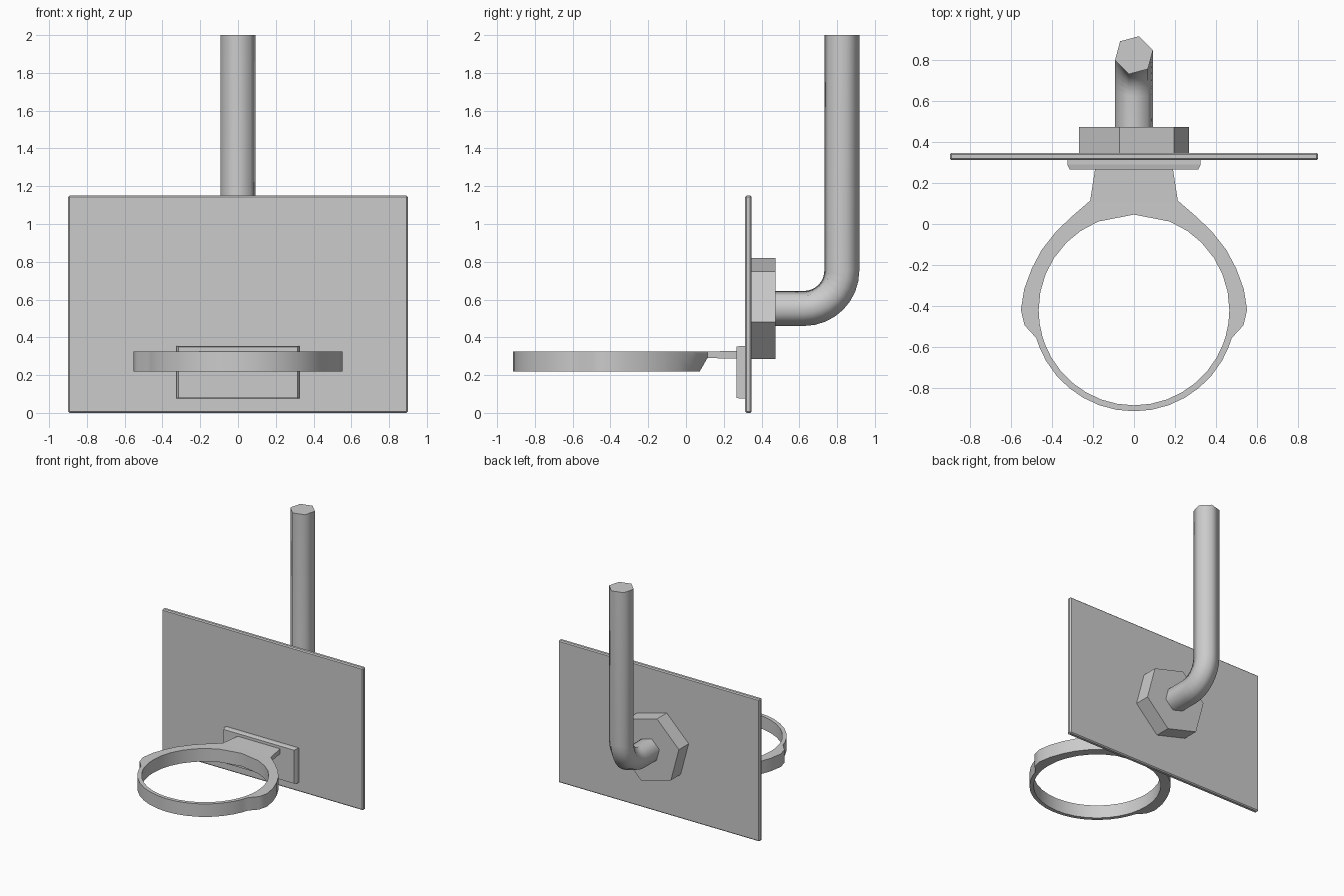
import bpy, bmesh
from math import sin, cos, pi, radians
from mathutils import Vector

if "Cube" in bpy.data.objects:
    bpy.data.objects.remove(bpy.data.objects["Cube"])


def make(name, loops, closed=False, smooth=None, bevel=0):
    """Skin a list of equal-length vertex loops; cap the ends unless closed."""
    bm = bmesh.new()
    rows = [[bm.verts.new(p) for p in loop] for loop in loops]
    n, m = len(rows), len(rows[0])
    for i in range(n if closed else n - 1):
        a, b = rows[i], rows[(i + 1) % n]
        for j in range(m):
            k = (j + 1) % m
            bm.faces.new((a[j], a[k], b[k], b[j]))
    if not closed:
        bm.faces.new(rows[0])
        bm.faces.new(rows[-1])
    bmesh.ops.recalc_face_normals(bm, faces=bm.faces)
    mesh = bpy.data.meshes.new(name)
    bm.to_mesh(mesh)
    bm.free()
    ob = bpy.data.objects.new(name, mesh)
    bpy.context.collection.objects.link(ob)
    if bevel:
        mod = ob.modifiers.new("bevel", 'BEVEL')
        mod.width = bevel
        mod.segments = 1
    if smooth:
        bpy.ops.object.select_all(action='DESELECT')
        ob.select_set(True)
        bpy.context.view_layer.objects.active = ob
        bpy.ops.object.shade_smooth_by_angle(angle=radians(smooth))
    return ob


def rect(w, y, z0, z1):
    return [(-w, y, z0), (w, y, z0), (w, y, z1), (-w, y, z1)]


def hexagon(r, centre, normal):
    """Hexagon spanned by the x axis and the given in-plane direction."""
    return [Vector(centre) + r * (cos(a) * Vector((1, 0, 0)) + sin(a) * Vector(normal))
            for a in (radians(-15 + 60 * k) for k in range(6))]


# Backboard and the small plate that carries the rim
make("backboard", [rect(0.9, 0.312, 0, 1.15), rect(0.9, 0.348, 0, 1.15)], bevel=0.008)
make("rim_plate", [rect(0.315, 0.267, 0.08, 0.35), rect(0.325, 0.29, 0.075, 0.355),
                   rect(0.325, 0.314, 0.075, 0.355)])

# Flat arm from plate to rim
make("rim_arm", [rect(0.215, 0.108, 0.29, 0.325), rect(0.19, 0.27, 0.288, 0.328)])

# Rim: thin at the front, thicker at the sides and flared into the arm at the back
PROFILE = [(-90, .495), (-16, .497), (-8, .54), (0, .553), (25, .537),
           (45, .54), (56, .548), (68, .575), (90, .53)]
ANGLES = [-90, -80, -70, -60, -50, -40, -30, -22, -16, -8, 0, 11, 22, 33, 45, 56, 68, 90]


def outer(a):
    for (a0, r0), (a1, r1) in zip(PROFILE, PROFILE[1:]):
        if a <= a1:
            return r0 + (r1 - r0) * (a - a0) / (a1 - a0)


def section(a, side):
    r = outer(a)
    low = r - {56: 0.01, 68: 0.043, 90: 0.04}.get(a, 0)
    inner = 0.466
    return [(side * q * cos(radians(a)), -0.42 + q * sin(radians(a)), z)
            for q, z in ((inner, .22), (inner, .325), (r, .325), (r, .29), (low, .22))]


half = [section(a, 1) for a in ANGLES]
other = [section(a, -1) for a in reversed(ANGLES[1:-1])]
make("rim", half + other, closed=True, smooth=35)

# Hexagonal flange behind the board
make("pole_flange", [hexagon(0.277, (0, y, 0.553), (0, 0, 1)) for y in (0.345, 0.473)])

# Six-sided bent pole
BEND, PY, PZ = 0.2, 0.825, 0.553
pole = [hexagon(0.096, (0, 0.46, PZ), (0, 0, 1))]
for i in range(9):
    t = i / 8 * pi / 2
    pole.append(hexagon(0.096, (0, PY - BEND + BEND * sin(t), PZ + BEND - BEND * cos(t)),
                        (0, -sin(t), cos(t))))
pole.append(hexagon(0.096, (0, PY, 2.0), (0, -1, 0)))
make("pole", pole, smooth=65)
